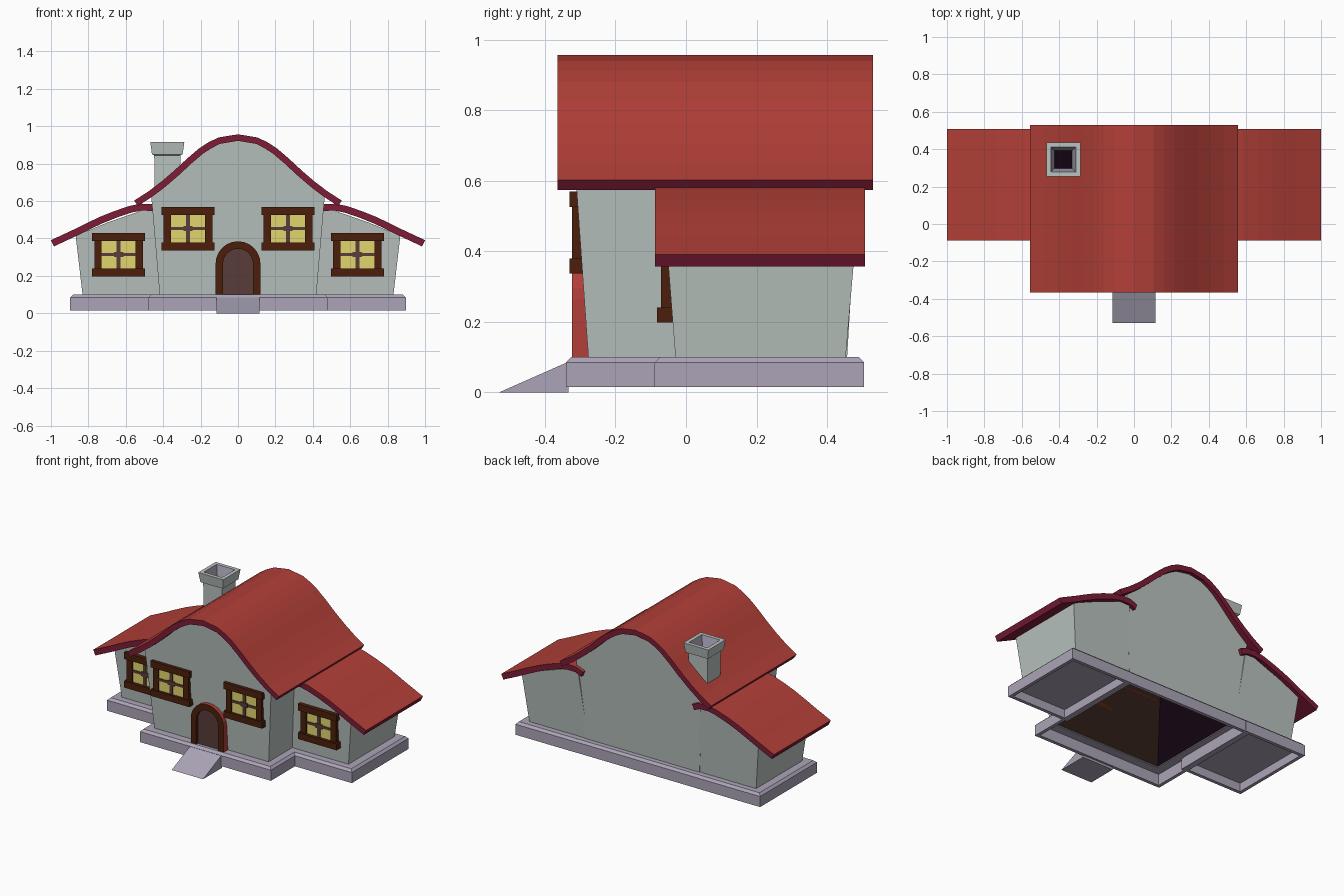
import bpy, bmesh, math

if "Cube" in bpy.data.objects:
    bpy.data.objects.remove(bpy.data.objects["Cube"])


def material(name, r, g, b):
    lin = [((c / 255 + 0.055) / 1.055) ** 2.4 if c > 10 else c / 3295 for c in (r, g, b)]
    m = bpy.data.materials.new(name)
    m.diffuse_color = (*lin, 1)
    m.use_nodes = True
    m.node_tree.nodes["Principled BSDF"].inputs["Base Color"].default_value = m.diffuse_color
    return m


RED = material("roof_red", 178, 63, 56)
MAROON = material("trim_maroon", 125, 28, 54)
WALL = material("wall_grey", 185, 195, 191)
STONE = material("stone_purple", 171, 164, 183)
FRAME = material("frame_brown", 76, 31, 11)
GLASS = material("glass_yellow", 226, 214, 110)
DOOR = material("door_brown", 88, 60, 57)
INSIDE = material("inside_brown", 46, 29, 22)
DARK = material("soot_dark", 18, 5, 16)


def finish(name, bm, mats, mirror=False, rule=None):
    """Turn a bmesh into an object; rule(face) picks its material index."""
    bm.normal_update()
    if rule:
        for f in bm.faces:
            f.material_index = rule(f)
    me = bpy.data.meshes.new(name)
    bm.to_mesh(me)
    bm.free()
    for m in mats:
        me.materials.append(m)
    ob = bpy.data.objects.new(name, me)
    bpy.context.collection.objects.link(ob)
    if mirror:
        ob.modifiers.new("mirror", 'MIRROR').use_mirror_merge = False
    return ob


def prism(profile, yf, yb, kf=0.0, kb=0.0):
    """Extrude an (x, z) profile along y; ends lean outward by kf, kb per unit height."""
    bm = bmesh.new()
    a = [bm.verts.new((x, yf - kf * (z - 0.1), z)) for x, z in profile]
    b = [bm.verts.new((x, yb + kb * (z - 0.1), z)) for x, z in profile]
    n = len(a)
    for i in range(n):
        j = (i + 1) % n
        bm.faces.new((a[i], a[j], b[j], b[i]))
    bm.faces.new(a)
    bm.faces.new(b)
    bmesh.ops.recalc_face_normals(bm, faces=bm.faces)
    return bm


def loft(rects, closed):
    """Skin rectangles (x0, x1, y0, y1, z); close into a ring or cap both ends."""
    bm = bmesh.new()
    loops = [[bm.verts.new(p) for p in ((x0, y0, z), (x1, y0, z), (x1, y1, z), (x0, y1, z))]
             for x0, x1, y0, y1, z in rects]
    pairs = list(zip(loops, loops[1:])) + ([(loops[-1], loops[0])] if closed else [])
    for p, q in pairs:
        for i in range(4):
            j = (i + 1) % 4
            bm.faces.new((p[i], p[j], q[j], q[i]))
    if not closed:
        bm.faces.new(loops[0])
        bm.faces.new(loops[-1])
    bmesh.ops.recalc_face_normals(bm, faces=bm.faces)
    return bm


def boxes(name, items, mat, mirror=False):
    bm = bmesh.new()
    for x0, x1, y0, y1, z0, z1 in items:
        for v in bmesh.ops.create_cube(bm, size=1)['verts']:
            v.co = ((x0 + x1) / 2 + v.co.x * (x1 - x0),
                    (y0 + y1) / 2 + v.co.y * (y1 - y0),
                    (z0 + z1) / 2 + v.co.z * (z1 - z0))
    return finish(name, bm, [mat], mirror)


def underside(pts, t):
    """Offset a left-to-right roof line downward by t, square to the line."""
    out = []
    for i, (x, z) in enumerate(pts):
        (xa, za), (xb, zb) = pts[max(i - 1, 0)], pts[min(i + 1, len(pts) - 1)]
        d = math.hypot(xb - xa, zb - za)
        out.append((x + t * (zb - za) / d, z - t * (xb - xa) / d))
    return out


def roof_rule(f):
    return 0 if f.normal.z > 0.3 else 1


# Curved roofs: red on top, maroon edges and underside
half = [(0.105, 0.94), (0.16, 0.913), (0.21, 0.88), (0.27, 0.829),
        (0.34, 0.764), (0.41, 0.704), (0.48, 0.651), (0.555, 0.603)]
main_top = [(-x, z) for x, z in reversed(half)] + [(0, 0.957)] + half
main_under = underside(main_top, 0.035)
finish("main_roof", prism(main_top + main_under[::-1], -0.365, 0.53), [RED, MAROON], rule=roof_rule)

wing_top = [(0.40, 0.564), (0.45, 0.584), (0.52, 0.586), (0.58, 0.574), (0.66, 0.547),
            (0.74, 0.515), (0.82, 0.477), (0.88, 0.447), (1.0, 0.391)]
finish("wing_roof", prism(wing_top + underside(wing_top, 0.037)[::-1], -0.088, 0.507),
       [RED, MAROON], True, roof_rule)

# Main walls: open shell under the roof, leaning outward
gable = [(-0.418, 0.09), (-0.464, 0.63)]
gable += [(x, z + 0.006) for x, z in main_under if abs(x) < 0.44]
gable += [(0.464, 0.63), (0.418, 0.09)]
bm = prism(gable, -0.277, 0.457, 0.07, 0.06)
bm.normal_update()
bmesh.ops.delete(bm, geom=[f for f in bm.faces if abs(f.normal.z) > 0.3], context='FACES')
walls = finish("main_walls", bm, [WALL, INSIDE, WALL, DARK],
               rule=lambda f: 2 if abs(f.normal.x) > 0.5 else 0)
sol = walls.modifiers.new("thickness", 'SOLIDIFY')
sol.thickness, sol.offset = 0.03, -1
sol.material_offset, sol.material_offset_rim = 1, 0

# Side wings and their floors
finish("wing_walls", prism([(0.40, 0.09), (0.83, 0.09), (0.868, 0.415), (0.70, 0.485), (0.45, 0.572)],
                           -0.03, 0.453, 0.077, 0.085), [WALL], True)
boxes("wing_floor", [(0.44, 0.875, -0.065, 0.482, 0.07, 0.09)], STONE, True)


# Foundation kerbs: bevelled top edge, narrow skirt, hollow below
def foundation(name, x0, x1, y0, y1, mirror):
    def rect(d, z):
        return (x0 + d, x1 - d, y0 + d, y1 - d, z)
    finish(name, loft([rect(0, 0.015), rect(0, 0.085), rect(0.015, 0.1), rect(0.08, 0.1),
                       rect(0.08, 0.088), rect(0.022, 0.088), rect(0.022, 0.015)], True),
           [STONE], mirror)


foundation("main_foundation", -0.48, 0.48, -0.341, 0.504, False)
foundation("wing_foundation", 0.44, 0.897, -0.089, 0.505, True)

# Entrance ramp
ramp = bmesh.new()
side = [[ramp.verts.new((x, y, z)) for y, z in ((-0.53, 0), (-0.333, 0), (-0.333, 0.087))]
        for x in (-0.115, 0.115)]
for i in range(3):
    j = (i + 1) % 3
    ramp.faces.new((side[0][i], side[0][j], side[1][j], side[1][i]))
ramp.faces.new(side[0])
ramp.faces.new(side[1])
bmesh.ops.recalc_face_normals(ramp, faces=ramp.faces)
finish("ramp", ramp, [STONE])


# Arched door: brown surround with red outer side, dark panel
def arch(r):
    pts = [(r * math.cos(math.pi * i / 12), 0.265 + r * math.sin(math.pi * i / 12)) for i in range(13)]
    return [(r, 0.095)] + pts + [(-r, 0.095)]


def door_rule(f):
    c = f.calc_center_median()
    return int(abs(f.normal.y) < 0.5 and math.hypot(c.x, max(c.z - 0.265, 0)) > 0.11)


finish("door_frame", prism(arch(0.12) + arch(0.08)[::-1], -0.323, -0.272), [FRAME, RED], rule=door_rule)
finish("door", prism(arch(0.085), -0.307, -0.272), [DOOR])


# Windows: heavy lintel and sill, jambs, glass and cross bars
def window(name, cx, cz, y_sill, y_jamb, y_glass, y_back):
    boxes(name + "_frame", [
        (cx - 0.142, cx + 0.142, y_sill, y_back, cz + 0.073, cz + 0.116),
        (cx - 0.142, cx + 0.142, y_sill, y_back, cz - 0.116, cz - 0.074),
        (cx - 0.13, cx - 0.091, y_jamb, y_back, cz - 0.08, cz + 0.08),
        (cx + 0.091, cx + 0.13, y_jamb, y_back, cz - 0.08, cz + 0.08)], FRAME, True)
    boxes(name + "_glass", [(cx - 0.1, cx + 0.1, y_glass, y_glass + 0.009,
                             cz - 0.08, cz + 0.08)], GLASS, True)
    yb = y_glass - 0.005
    boxes(name + "_bars", [
        (cx - 0.011, cx + 0.011, yb, y_glass + 0.002, cz - 0.078, cz + 0.078),
        (cx - 0.095, cx + 0.095, yb, y_glass + 0.002, cz - 0.008, cz + 0.008),
        (cx - 0.025, cx + 0.025, yb - 0.002, y_glass, cz - 0.014, cz + 0.014)], DOOR, True)


window("main_window", 0.267, 0.453, -0.331, -0.323, -0.314, -0.285)
window("wing_window", 0.638, 0.314, -0.082, -0.071, -0.061, -0.035)

# Chimney: stack, flared cap, sloping flue with a sooty bottom
cx, cy = -0.378, 0.345
steps = [(0.066, 0.6), (0.07, 0.845), (0.082, 0.85), (0.091, 0.915), (0.067, 0.915), (0.047, 0.83)]


def chimney_rule(f):
    c = f.calc_center_median()
    reach = max(abs(c.x - cx), abs(c.y - cy))
    if f.normal.z > 0.9 and c.z < 0.9:
        return 2
    return 1 if c.z > 0.86 and reach < 0.065 and f.normal.z < 0.9 else 0


finish("chimney", loft([(cx - h, cx + h, cy - h, cy + h, z) for h, z in steps], False),
       [WALL, STONE, DARK], rule=chimney_rule)
